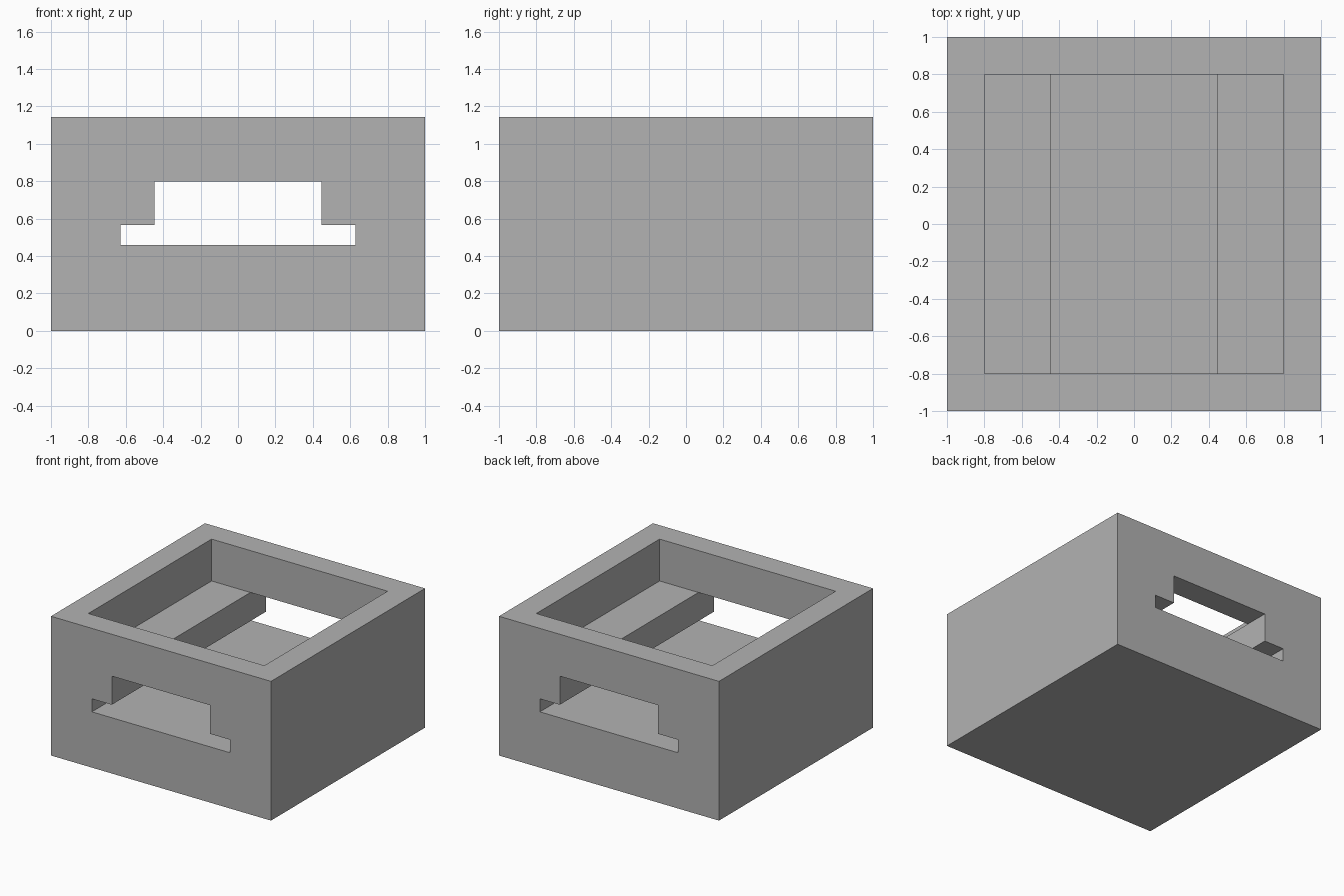
import bpy
import bmesh

default = bpy.data.objects.get("Cube")
if default:
    bpy.data.objects.remove(default, do_unlink=True)

HEIGHT = 1.144       # overall block height
FLOOR = 0.8          # pocket floor, level with the slot top
LIP, BOTTOM = 0.565, 0.458
NECK, FOOT = 0.447, 0.628

grey = bpy.data.materials.new("grey")
grey.use_nodes = True
colour = (0.448, 0.448, 0.448, 1)
grey.diffuse_color = colour
grey.node_tree.nodes["Principled BSDF"].inputs["Base Color"].default_value = colour


def prism(name, profile, depth):
    """Extrude an x-z profile along y, centred on y = 0."""
    bm = bmesh.new()
    face = bm.faces.new([bm.verts.new((x, -depth / 2, z)) for x, z in profile])
    grown = bmesh.ops.extrude_face_region(bm, geom=[face])["geom"]
    moved = [v for v in grown if isinstance(v, bmesh.types.BMVert)]
    bmesh.ops.translate(bm, verts=moved, vec=(0, depth, 0))
    bmesh.ops.recalc_face_normals(bm, faces=bm.faces)
    mesh = bpy.data.meshes.new(name)
    bm.to_mesh(mesh)
    bm.free()
    mesh.materials.append(grey)
    obj = bpy.data.objects.new(name, mesh)
    bpy.context.collection.objects.link(obj)
    return obj


def mirrored(half):
    """Complete a right-hand outline with its mirror image."""
    return half + [(-x, z) for x, z in reversed(half)]


def cut(target, cutter):
    """Subtract the cutter from the target, then discard it."""
    mod = target.modifiers.new("cut", 'BOOLEAN')
    mod.operation = 'DIFFERENCE'
    mod.solver = 'EXACT'
    mod.object = cutter
    bpy.context.view_layer.objects.active = target
    bpy.ops.object.modifier_apply(modifier=mod.name)
    bpy.data.objects.remove(cutter, do_unlink=True)


# Solid block
block = prism("block", mirrored([(1, 0), (1, HEIGHT)]), 2)

# Stepped slot running right through from front to back
slot = mirrored([(FOOT, BOTTOM), (FOOT, LIP), (NECK, LIP), (NECK, FLOOR)])
cut(block, prism("slot_cutter", slot, 2.4))

# Square pocket open at the top
cut(block, prism("pocket_cutter", mirrored([(0.8, FLOOR), (0.8, HEIGHT + 0.2)]), 1.6))
